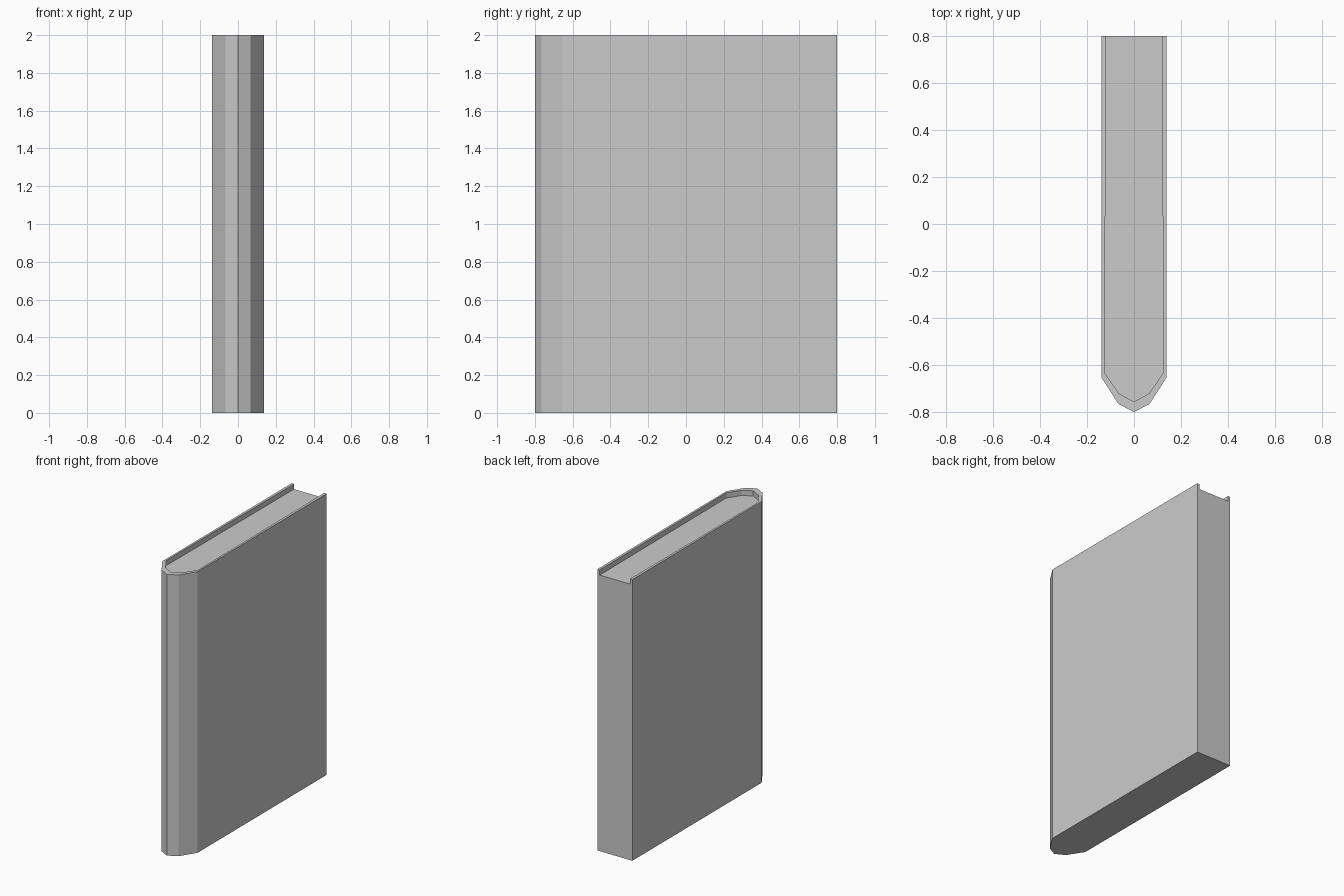
import bpy
import bmesh

if "Cube" in bpy.data.objects:
    bpy.data.objects.remove(bpy.data.objects["Cube"])

HEIGHT, RECESS = 2.0, 0.037

# Right half of each plan profile, from the open back edge to the spine centre
OUTER = [(0.138, 0.8), (0.138, -0.653), (0.067, -0.764), (0, -0.8)]
INNER = [(0.119, 0.8), (0.125, -0.631), (0.065, -0.72), (0, -0.755)]


def mirrored(half):
    return half + [(-x, y) for x, y in reversed(half[:-1])]


bm = bmesh.new()


def row(profile, z):
    return [bm.verts.new((x, y, z)) for x, y in mirrored(profile)]


# Rows run up the outside of the cover, over the rim and down to the pages
rows = [row(OUTER, 0), row(OUTER, HEIGHT),
        row(INNER, HEIGHT), row(INNER, HEIGHT - RECESS)]

# Cover walls, rim and inner lip
for a, b in zip(rows, rows[1:]):
    for i in range(len(a) - 1):
        bm.faces.new((a[i], a[i + 1], b[i + 1], b[i]))

# Flat underside and sunken page top
bm.faces.new(rows[0])
bm.faces.new(rows[-1])

# Back face with the lip notch
bm.faces.new([r[0] for r in rows] + [r[-1] for r in reversed(rows)])

bmesh.ops.recalc_face_normals(bm, faces=bm.faces)
mesh = bpy.data.meshes.new("book")
bm.to_mesh(mesh)
bm.free()
book = bpy.data.objects.new("book", mesh)
bpy.context.collection.objects.link(book)
